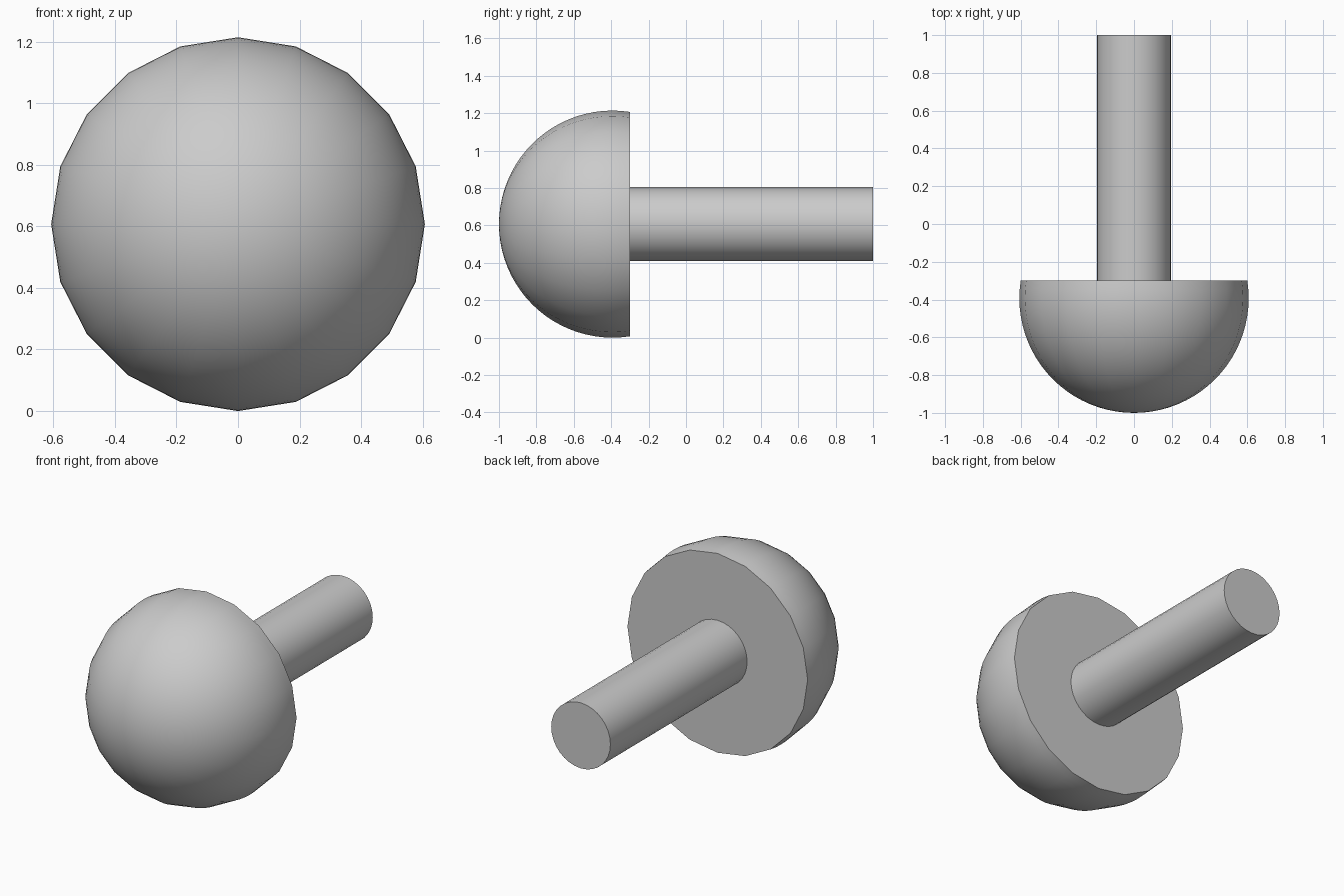
import bpy, bmesh, math

if "Cube" in bpy.data.objects:
    bpy.data.objects.remove(bpy.data.objects["Cube"])

CZ = 0.607          # height of the shared axis
R = 0.607           # dome radius
DOME_Y = -1 + R     # dome centre
CUT_Y = -0.30       # flat back of the dome


def lathe(name, profile, sides):
    """Revolve (y, radius) points about the y axis; radius 0 is a pole, open ends are capped."""
    bm = bmesh.new()
    rings = []
    for y, r in profile:
        n = 1 if r < 1e-6 else sides
        rings.append([bm.verts.new((r * math.sin(2 * math.pi * i / sides), y,
                                    CZ + r * math.cos(2 * math.pi * i / sides)))
                      for i in range(n)])
    for a, b in zip(rings, rings[1:]):
        for i in range(sides):
            j = (i + 1) % sides
            if len(a) == 1:
                bm.faces.new((a[0], b[i], b[j]))
            else:
                bm.faces.new((a[i], a[j], b[j], b[i]))
    for ring in (rings[0], rings[-1]):
        if len(ring) > 1:
            bm.faces.new(ring)
    bmesh.ops.recalc_face_normals(bm, faces=bm.faces[:])
    mesh = bpy.data.meshes.new(name)
    bm.to_mesh(mesh)
    bm.free()
    obj = bpy.data.objects.new(name, mesh)
    bpy.context.collection.objects.link(obj)
    bpy.ops.object.select_all(action='DESELECT')
    obj.select_set(True)
    bpy.context.view_layer.objects.active = obj
    bpy.ops.object.shade_smooth_by_angle(angle=math.radians(30))
    return obj


# Domed head: a 20-sided sphere cut flat just behind its centre
end = math.acos((DOME_Y - CUT_Y) / R)
steps = 22
dome = [(DOME_Y - R * math.cos(end * k / steps), R * math.sin(end * k / steps))
        for k in range(steps + 1)]
lathe("domed_head", dome, 20)

# Straight round shaft
lathe("shaft", [(CUT_Y, 0.197), (1.0, 0.197)], 32)
